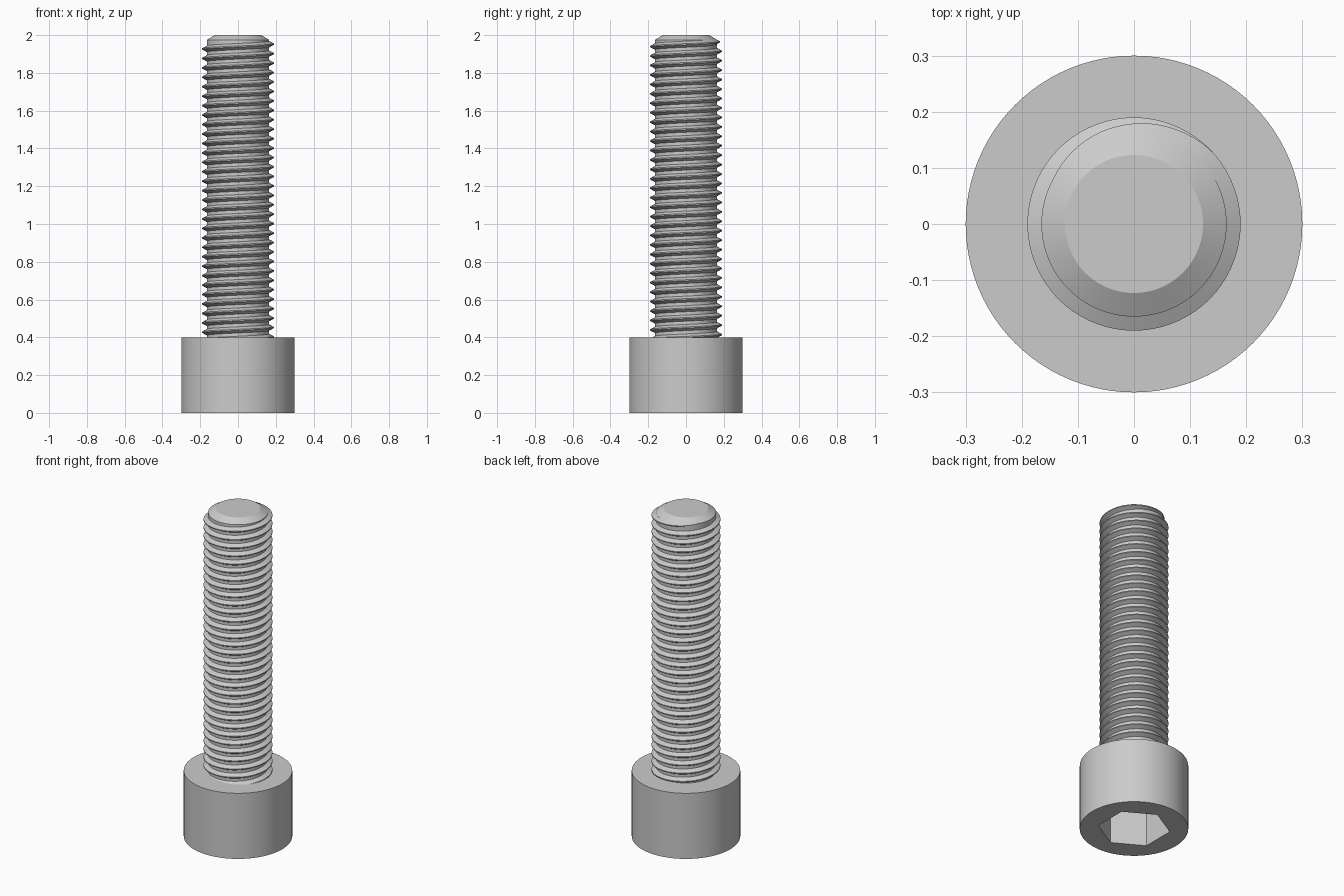
import bpy, bmesh, math

cube = bpy.data.objects.get("Cube")
if cube:
    bpy.data.objects.remove(cube, do_unlink=True)

steel = bpy.data.materials.new("grey steel")
steel.use_nodes = True
COLOUR = (0.6, 0.6, 0.6, 1)
steel.diffuse_color = COLOUR
steel.node_tree.nodes["Principled BSDF"].inputs["Base Color"].default_value = COLOUR

HEAD_TOP = 0.4
CORE, CREST = 0.165, 0.19
PITCH = 0.05
SIDES = 96


def make_object(name, bm):
    bmesh.ops.recalc_face_normals(bm, faces=bm.faces)
    mesh = bpy.data.meshes.new(name)
    bm.to_mesh(mesh)
    bm.free()
    mesh.materials.append(steel)
    obj = bpy.data.objects.new(name, mesh)
    bpy.context.collection.objects.link(obj)
    return obj


def smooth(obj):
    bpy.ops.object.select_all(action="DESELECT")
    obj.select_set(True)
    bpy.context.view_layer.objects.active = obj
    bpy.ops.object.shade_smooth_by_angle(angle=math.radians(25))


def stacked_rings(name, profile, sides, turn=0.0):
    """Capped solid from (radius, z) rings."""
    bm = bmesh.new()
    rings = []
    for r, z in profile:
        angles = [turn + math.tau * i / sides for i in range(sides)]
        rings.append([bm.verts.new((r * math.cos(a), r * math.sin(a), z)) for a in angles])
    for low, high in zip(rings, rings[1:]):
        for i in range(sides):
            j = (i + 1) % sides
            bm.faces.new((low[i], low[j], high[j], high[i]))
    bm.faces.new(rings[0])
    bm.faces.new(rings[-1])
    return make_object(name, bm)


# Cylindrical head with a hexagonal socket underneath
head = stacked_rings("head", [(0.3, 0), (0.3, HEAD_TOP)], SIDES)
cutter = stacked_rings("socket_cutter", [(0.2, -0.1), (0.2, 0.23)], 6, math.pi / 6)
cutter.hide_render = True
cut = head.modifiers.new("socket", "BOOLEAN")
cut.operation = "DIFFERENCE"
cut.solver = "EXACT"
cut.object = cutter
bpy.context.view_layer.objects.active = head
bpy.ops.object.modifier_apply(modifier=cut.name)
bpy.data.objects.remove(cutter, do_unlink=True)
smooth(head)

# Plain core of the shank with a chamfered tip
shank = stacked_rings("shank", [(CORE, HEAD_TOP - 0.02), (CORE, 1.975), (0.123, 2)], SIDES)
smooth(shank)

# Helical ridge that starts inside the head and fades out near the tip
STEPS = 72
START_Z = 0.352
END_TURN = 32 + 155 / 360
FADE = 112 / 360
bm = bmesh.new()
sections = []
count = round(END_TURN * STEPS)
for k in range(count + 1):
    turn = END_TURN * k / count
    height = min(1, (END_TURN - turn) / FADE)
    root = CORE - 0.002
    crest = root + 0.001 + (CREST - root - 0.001) * height
    slope = 0.003 + 0.0145 * height
    z = START_Z + PITCH * turn
    a = math.tau * turn
    profile = [(root, -slope), (crest, -0.003), (crest, 0.003), (root, slope)]
    sections.append([bm.verts.new((r * math.cos(a), r * math.sin(a), z + dz)) for r, dz in profile])
for s, t in zip(sections, sections[1:]):
    for i in range(4):
        j = (i + 1) % 4
        bm.faces.new((s[i], s[j], t[j], t[i]))
bm.faces.new(sections[0])
bm.faces.new(sections[-1])
thread = make_object("thread", bm)
smooth(thread)
